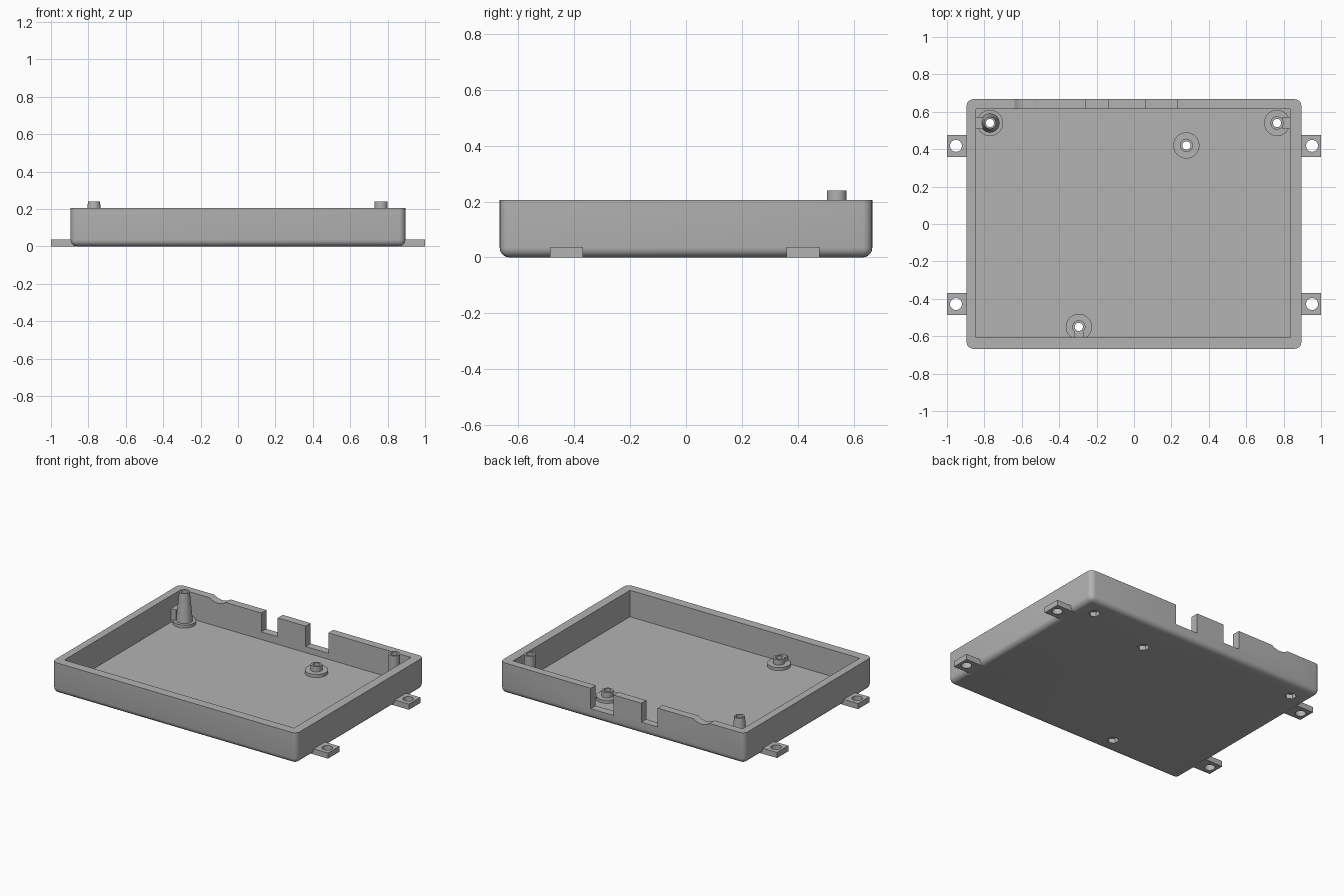
import bpy, bmesh, math
from mathutils import Matrix, Vector

cube = bpy.data.objects.get("Cube")
if cube:
    bpy.data.objects.remove(cube, do_unlink=True)

GREY = (0.45, 0.45, 0.45, 1)
mat = bpy.data.materials.new("matte grey")
mat.use_nodes = True
mat.diffuse_color = GREY
mat.node_tree.nodes["Principled BSDF"].inputs["Base Color"].default_value = GREY

FLOOR, RIM = 0.03, 0.205
HOLE = 0.022


def finish(bm, name):
    bmesh.ops.recalc_face_normals(bm, faces=bm.faces)
    mesh = bpy.data.meshes.new(name)
    bm.to_mesh(mesh)
    bm.free()
    mesh.materials.append(mat)
    obj = bpy.data.objects.new(name, mesh)
    bpy.context.collection.objects.link(obj)
    return obj


def box(name, x, y, z, round_edges=0):
    bm = bmesh.new()
    bmesh.ops.create_cube(bm, size=1)
    lo, hi = Vector((x[0], y[0], z[0])), Vector((x[1], y[1], z[1]))
    for v in bm.verts:
        v.co = [lo[i] + (v.co[i] + 0.5) * (hi[i] - lo[i]) for i in range(3)]
    if round_edges:
        # every edge except those of the open rim
        edges = [e for e in bm.edges if min(v.co.z for v in e.verts) < z[0] + 0.001]
        bmesh.ops.bevel(bm, geom=edges, offset=round_edges, segments=5,
                        profile=0.5, affect='EDGES')
    return finish(bm, name)


def cylinder(name, centre, radius, depth, sides=32, along_y=False):
    bm = bmesh.new()
    turn = Matrix.Rotation(math.pi / 2, 4, 'X') if along_y else Matrix()
    bmesh.ops.create_cone(bm, cap_ends=True, segments=sides, radius1=radius,
                          radius2=radius, depth=depth,
                          matrix=Matrix.Translation(centre) @ turn)
    return finish(bm, name)


def lathe(name, profile, x, y, steps=32):
    bm = bmesh.new()
    rings = []
    for i in range(steps):
        a = 2 * math.pi * i / steps
        rings.append([bm.verts.new((x + r * math.cos(a), y + r * math.sin(a), z))
                      for r, z in profile])
    n = len(profile)
    for i in range(steps):
        a, b = rings[i], rings[(i + 1) % steps]
        for j in range(n):
            k = (j + 1) % n
            bm.faces.new((a[j], b[j], b[k], a[k]))
    return finish(bm, name)


def cut(target, cutter):
    mod = target.modifiers.new("cut", 'BOOLEAN')
    mod.operation, mod.solver, mod.object = 'DIFFERENCE', 'EXACT', cutter
    bpy.context.view_layer.objects.active = target
    bpy.ops.object.modifier_apply(modifier=mod.name)
    bpy.data.objects.remove(cutter, do_unlink=True)


def smooth(obj):
    bpy.ops.object.select_all(action='DESELECT')
    obj.select_set(True)
    bpy.context.view_layer.objects.active = obj
    bpy.ops.object.shade_smooth_by_angle(angle=math.radians(30))


# Open tray with rounded bottom and corners
tray = box("tray", (-0.895, 0.895), (-0.667, 0.667), (0, RIM), 0.035)
cut(tray, box("cavity", (-0.845, 0.835), (-0.607, 0.615), (FLOOR, 0.4)))

# Connector notches and cable dip in the back wall
cut(tray, box("wide_notch", (0.065, 0.23), (0.58, 0.75), (0.07, 0.4)))
cut(tray, box("narrow_notch", (-0.26, -0.14), (0.58, 0.75), (0.08, 0.4)))
cut(tray, cylinder("cable_dip", (-0.58, 0.66, RIM + 0.08), 0.1, 0.2, 48, True))

# Screw posts: name, x, y, shaft base radius, shaft top radius, top height
posts = [
    ("tall_tapered_post", -0.77, 0.54, 0.05, 0.032, 0.24),
    ("tall_straight_post", 0.765, 0.54, 0.035, 0.035, 0.24),
    ("short_back_post", 0.28, 0.42, 0.035, 0.035, 0.085),
    ("short_front_post", -0.295, -0.55, 0.035, 0.035, 0.085),
]
FLANGE_TOP = 0.05
for name, x, y, base, tip, top in posts:
    # hexagonal nut pocket under each post
    cut(tray, cylinder("nut_pocket", (x, y, 0), 0.036, 0.1, 6))
    smooth(lathe(name, [(HOLE, FLOOR), (0.07, FLOOR), (0.07, FLANGE_TOP),
                        (base, FLANGE_TOP), (tip, top), (HOLE, top)], x, y))

# Ribs joining posts to the walls
box("right_post_rib", (-0.85, -0.807), (0.507, 0.573), (FLOOR, 0.12))
box("left_post_rib", (0.795, 0.84), (0.507, 0.573), (FLOOR, 0.12))
box("front_post_rib", (-0.32, -0.27), (-0.61, -0.578), (FLOOR, 0.08))
smooth(tray)

# Mounting tabs with screw holes
for side, word in ((-1, "right"), (1, "left")):
    for y, place in ((-0.428, "front"), (0.418, "back")):
        xs = sorted((side * 0.865, side * 1.0))
        tab = box(f"{place}_{word}_tab", xs, (y - 0.059, y + 0.059), (0, 0.037))
        cut(tab, cylinder("tab_hole", (side * 0.952, y, 0.02), 0.032, 0.1))
        smooth(tab)
